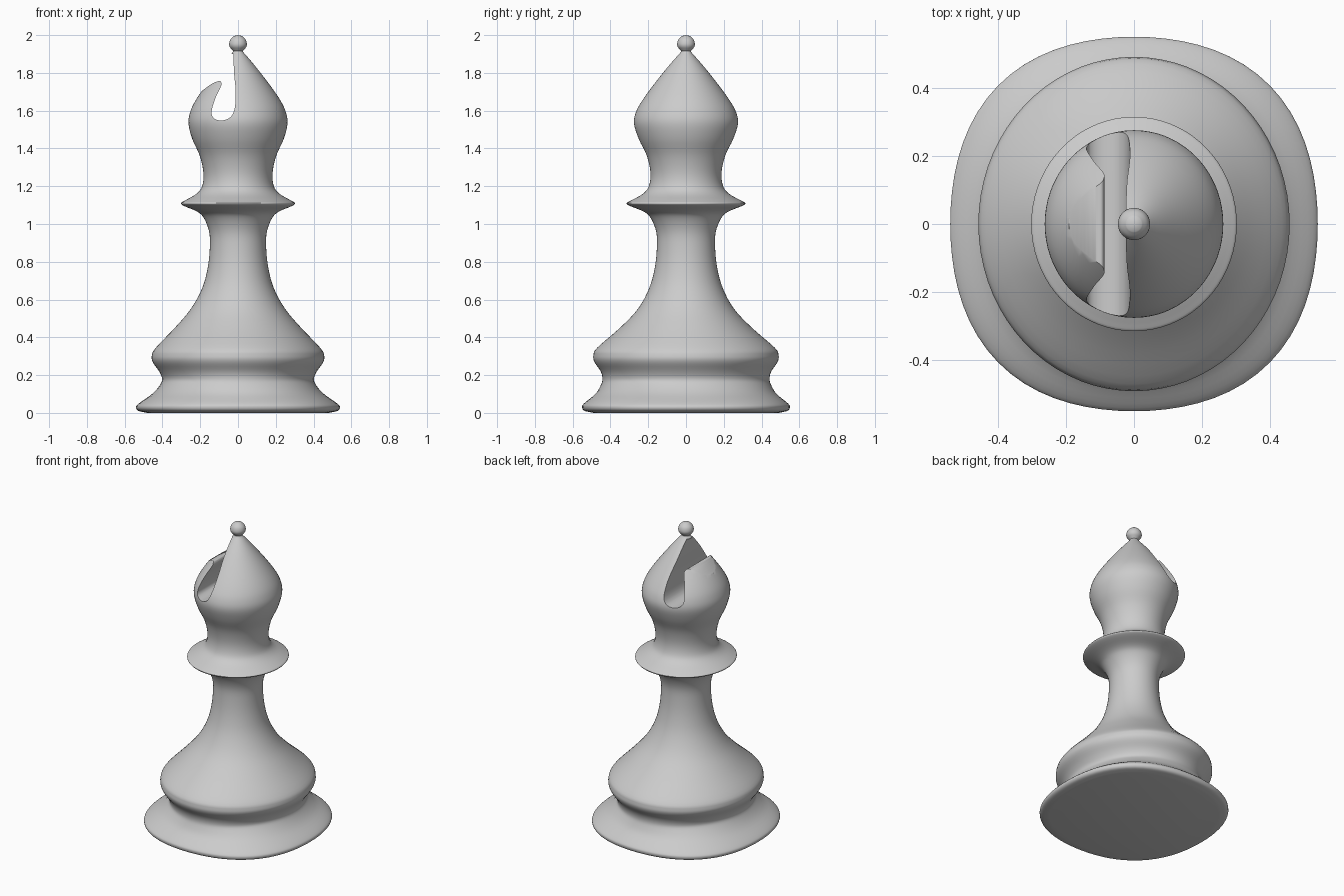
import bpy, bmesh, math

if "Cube" in bpy.data.objects:
    bpy.data.objects.remove(bpy.data.objects["Cube"])

# half-width in x, half-width in y, height
PROFILE = [
    (.50, .51, .004), (.53, .54, .012), (.54, .55, .03), (.525, .54, .05), (.455, .48, .10), (.415, .452, .145),
    (.402, .442, .18), (.418, .452, .22), (.452, .485, .27), (.456, .49, .305),
    (.435, .47, .345), (.335, .35, .45), (.25, .255, .55), (.19, .195, .66),
    (.16, .165, .77), (.149, .154, .88), (.153, .158, .96), (.18, .186, 1.03),
    (.215, .222, 1.065), (.285, .296, 1.095), (.302, .315, 1.11), (.28, .29, 1.125),
    (.22, .228, 1.16), (.19, .197, 1.20), (.183, .188, 1.27), (.202, .207, 1.36),
    (.242, .25, 1.45), (.262, .275, 1.53), (.254, .266, 1.59), (.227, .234, 1.65),
    (.173, .177, 1.73), (.10, .102, 1.825), (.05, .05, 1.885), (.027, .027, 1.912),
    (.032, .032, 1.922), (.044, .044, 1.938), (.047, .047, 1.955), (.04, .04, 1.977),
    (.022, .022, 1.995)]
SEG = 72


def spline(pts, n=4):
    """Catmull-Rom curve through the points."""
    out = []
    for i in range(len(pts) - 1):
        a, b, c, d = (pts[max(0, min(len(pts) - 1, i + k))] for k in (-1, 0, 1, 2))
        for j in range(n):
            t = j / n
            out.append(tuple(
                .5 * (2 * q + (r - p) * t + (2 * p - 5 * q + 4 * r - s) * t * t
                      + (3 * q - p - 3 * r + s) * t ** 3)
                for p, q, r, s in zip(a, b, c, d)))
    return out + [pts[-1]]


def make_object(name, bm):
    bmesh.ops.recalc_face_normals(bm, faces=bm.faces)
    mesh = bpy.data.meshes.new(name)
    bm.to_mesh(mesh)
    bm.free()
    ob = bpy.data.objects.new(name, mesh)
    bpy.context.collection.objects.link(ob)
    return ob


# turned body, with a slightly squared foot
bm = bmesh.new()
rings = []
for rx, ry, z in [(.48, .49, 0)] + spline(PROFILE):
    square = .025 * max(0, min(1, (.17 - z) / .1))
    ring = []
    for i in range(SEG):
        a = math.tau * i / SEG
        k = square * math.sin(2 * a) ** 2
        ring.append(bm.verts.new(((rx + k) * math.cos(a), (ry + k) * math.sin(a), z)))
    rings.append(ring)
for lo, hi in zip(rings, rings[1:]):
    for i in range(SEG):
        j = (i + 1) % SEG
        bm.faces.new((lo[i], lo[j], hi[j], hi[i]))
bm.faces.new(rings[0][::-1])
tip = bm.verts.new((0, 0, 2))
for i in range(SEG):
    bm.faces.new((rings[-1][i], rings[-1][(i + 1) % SEG], tip))
body = make_object("bishop_body", bm)

# cutter for the hooked slot in the head, extruded along y
slot = spline([(-.024, 1.90), (-.021, 1.80), (-.012, 1.70), (-.018, 1.61), (-.043, 1.563),
               (-.09, 1.548), (-.13, 1.562), (-.139, 1.60), (-.118, 1.67), (-.09, 1.73),
               (-.088, 1.748), (-.10, 1.757), (-.14, 1.741), (-.19, 1.705)], 5)
outline = slot + [(-.3, 1.70), (-.3, 1.90)]
bm = bmesh.new()
face = bm.faces.new([bm.verts.new((x, -.4, z)) for x, z in outline])
new = bmesh.ops.extrude_face_region(bm, geom=[face])["geom"]
bmesh.ops.translate(bm, vec=(0, .8, 0), verts=[g for g in new if isinstance(g, bmesh.types.BMVert)])
cutter = make_object("slot_cutter", bm)
cutter.hide_render = True

# cut the slot
mod = body.modifiers.new("slot", 'BOOLEAN')
mod.operation = 'DIFFERENCE'
mod.solver = 'EXACT'
mod.object = cutter
bpy.context.view_layer.objects.active = body
body.select_set(True)
cutter.select_set(False)
bpy.ops.object.modifier_apply(modifier=mod.name)
bpy.data.objects.remove(cutter)
bpy.ops.object.shade_smooth_by_angle(angle=math.radians(40))
